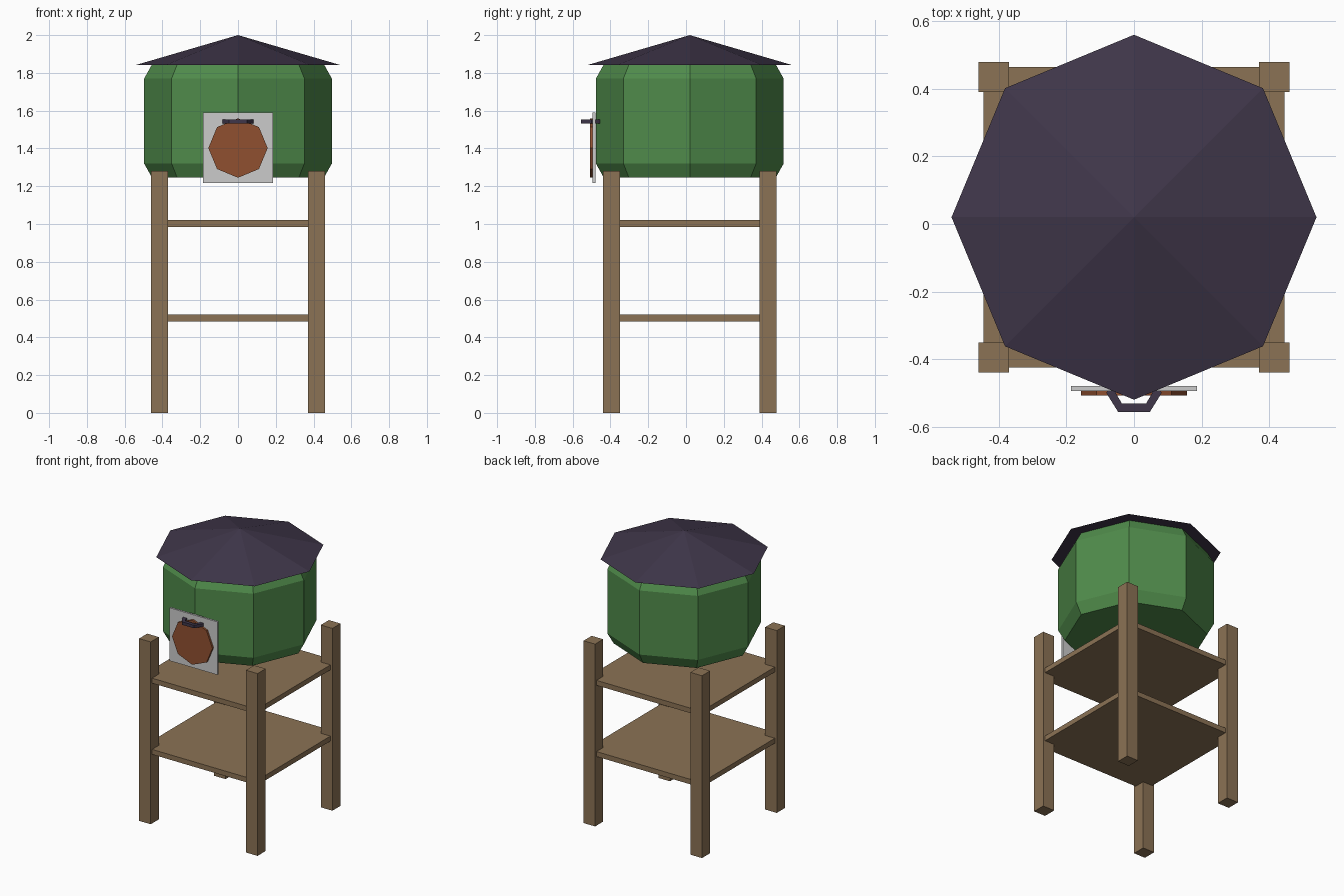
import bpy, bmesh
from math import cos, sin, pi

if "Cube" in bpy.data.objects:
    bpy.data.objects.remove(bpy.data.objects["Cube"])

CY = 0.02  # tower axis in y


def material(name, rgb):
    m = bpy.data.materials.new(name)
    m.diffuse_color = (*rgb, 1)
    m.use_nodes = True
    m.node_tree.nodes["Principled BSDF"].inputs["Base Color"].default_value = m.diffuse_color
    return m


WOOD = material("wood", (0.26, 0.17, 0.09))
GREEN = material("green_paint", (0.08, 0.26, 0.07))
DARK = material("dark_slate", (0.05, 0.037, 0.068))
RUST = material("rust", (0.28, 0.08, 0.03))


def finish(name, bm, mat):
    bmesh.ops.recalc_face_normals(bm, faces=bm.faces)
    me = bpy.data.meshes.new(name)
    bm.to_mesh(me)
    bm.free()
    ob = bpy.data.objects.new(name, me)
    bpy.context.collection.objects.link(ob)
    if mat:
        me.materials.append(mat)
    return ob


def box(name, lo, hi, mat=None):
    bm = bmesh.new()
    bmesh.ops.create_cube(bm, size=1)
    for v in bm.verts:
        v.co = [(a + b) / 2 + c * (b - a) for a, b, c in zip(lo, hi, v.co)]
    return finish(name, bm, mat)


def lathe(name, profile, mat, sides=8):
    """Closed solid from (radius, z) rings; radius 0 makes a tip."""
    bm = bmesh.new()
    rings = []
    for r, z in profile:
        n = sides if r else 1
        rings.append([bm.verts.new((r * cos(2 * pi * i / sides),
                                    CY + r * sin(2 * pi * i / sides), z)) for i in range(n)])
    for a, b in zip(rings, rings[1:]):
        for i in range(sides):
            j = (i + 1) % sides
            bm.faces.new((a[i], a[j], b[0]) if len(b) == 1 else (a[i], a[j], b[j], b[i]))
    for ring in (rings[0], rings[-1]):
        if len(ring) > 1:
            bm.faces.new(ring)
    return finish(name, bm, mat)


# Four legs and two shelves
for side, sx in (("left", -1), ("right", 1)):
    for end, sy in (("front", -1), ("back", 1)):
        x, y = sx * 0.415, CY + sy * 0.415
        box(f"{end}_{side}_leg", (x - 0.045, y - 0.045, 0), (x + 0.045, y + 0.045, 1.28), WOOD)
for name, z in (("lower_shelf", 0.485), ("upper_shelf", 0.985)):
    box(name, (-0.445, CY - 0.445, z), (0.445, CY + 0.445, z + 0.035), WOOD)

# Octagonal tank and roof
lathe("tank", [(0.455, 1.245), (0.497, 1.32), (0.497, 1.77), (0.455, 1.845)], GREEN)
lathe("roof", [(0.54, 1.842), (0, 2.0)], DARK)

# Hatch plate and octagonal door
box("hatch_plate", (-0.186, -0.494, 1.218), (0.186, -0.48, 1.59))
bm = bmesh.new()
door = [bm.verts.new((0.157 * cos(i * pi / 4), -0.508, 1.402 + 0.157 * sin(i * pi / 4)))
        for i in range(8)]
ext = bmesh.ops.extrude_face_region(bm, geom=[bm.faces.new(door)])
for g in ext["geom"]:
    if isinstance(g, bmesh.types.BMVert):
        g.co.y += 0.014
finish("hatch_door", bm, RUST)

# Hexagonal ring handle passing through the door
bm = bmesh.new()
outer = [(0.082, 0), (0.047, 0.056), (-0.047, 0.056), (-0.082, 0), (-0.047, -0.056), (0.047, -0.056)]
inner = [(0.054, 0), (0.036, 0.031), (-0.036, 0.031), (-0.054, 0), (-0.036, -0.031), (0.036, -0.031)]
loops = [[bm.verts.new((x, -0.5 + y, z)) for x, y in pts]
         for pts, z in ((outer, 1.532), (outer, 1.553), (inner, 1.553), (inner, 1.532))]
for k in range(4):
    a, b = loops[k], loops[(k + 1) % 4]
    for i in range(6):
        j = (i + 1) % 6
        bm.faces.new((a[i], a[j], b[j], b[i]))
finish("hatch_handle", bm, DARK)
